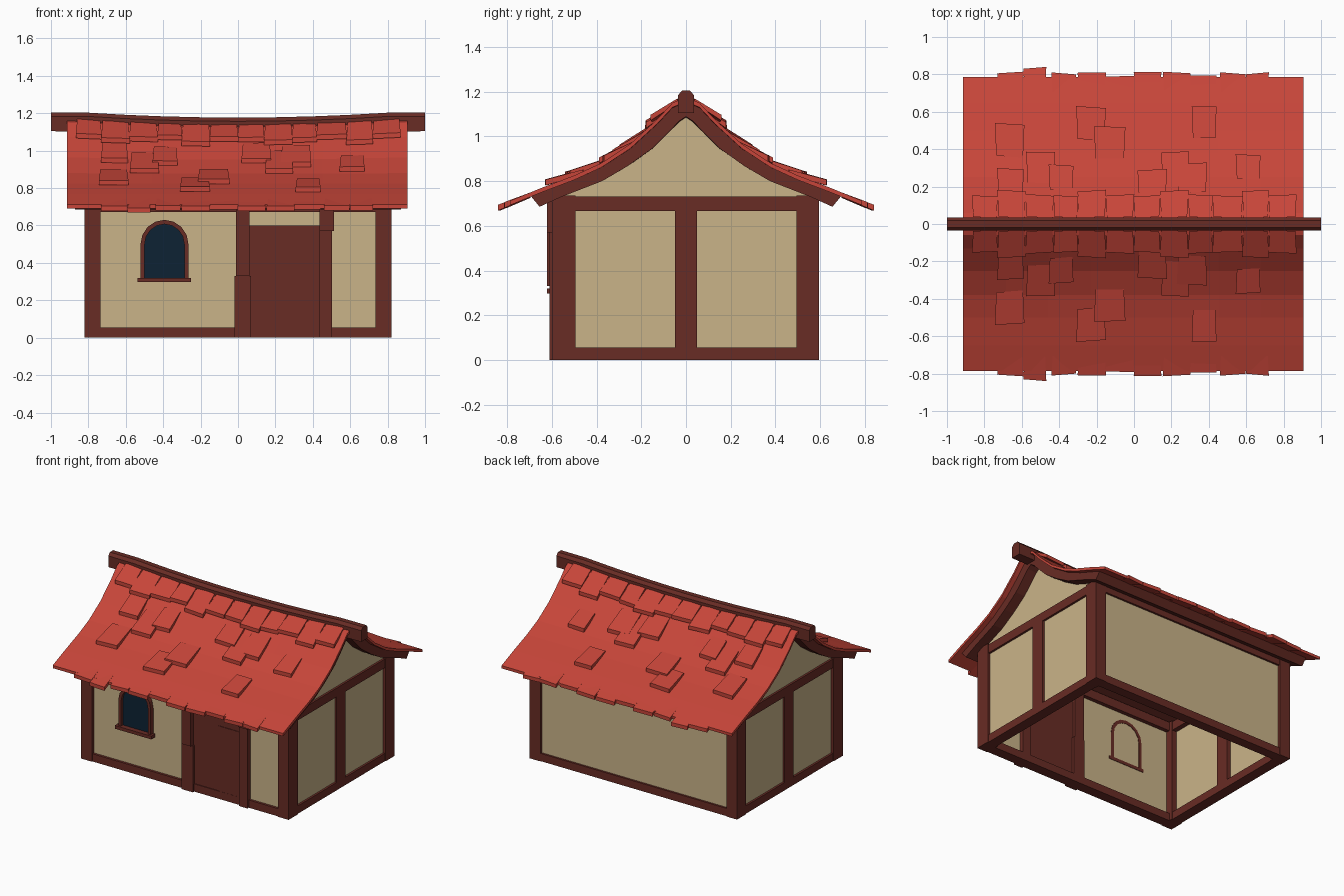
import bpy, bmesh, math, random
from mathutils import Vector

if "Cube" in bpy.data.objects:
    bpy.data.objects.remove(bpy.data.objects["Cube"])
random.seed(4)


def material(name, rgb):
    m = bpy.data.materials.new(name)
    m.diffuse_color = (*rgb, 1)
    m.use_nodes = True
    m.node_tree.nodes["Principled BSDF"].inputs["Base Color"].default_value = m.diffuse_color
    return m


RED = material("red roof", (0.57, 0.06, 0.041))
WOOD = material("brown timber", (0.14, 0.025, 0.018))
PLASTER = material("cream plaster", (0.59, 0.456, 0.25))
GLASS = material("dark blue glass", (0.004, 0.016, 0.034))


def finish(name, bm, mat):
    bmesh.ops.recalc_face_normals(bm, faces=bm.faces)
    me = bpy.data.meshes.new(name)
    bm.to_mesh(me)
    bm.free()
    me.materials.append(mat)
    ob = bpy.data.objects.new(name, me)
    bpy.context.collection.objects.link(ob)
    return ob


def add_loft(bm, rings):
    """Closed solid through rings of equal point count."""
    rows = [[bm.verts.new(p) for p in r] for r in rings]
    n = len(rows[0])
    for a, b in zip(rows, rows[1:]):
        for i in range(n):
            j = (i + 1) % n
            bm.faces.new((a[i], a[j], b[j], b[i]))
    bm.faces.new(rows[0])
    bm.faces.new(rows[-1])


def add_box(bm, x0, x1, y0, y1, z0, z1):
    add_loft(bm, [[(x0, y0, z), (x1, y0, z), (x1, y1, z), (x0, y1, z)] for z in (z0, z1)])


def boxes(name, mat, items):
    bm = bmesh.new()
    for b in items:
        add_box(bm, *b)
    return finish(name, bm, mat)


# ---- roof curves (distance from ridge, height) ----
TOP = [(0, 1.175), (.06, 1.15), (.13, 1.075), (.25, .965), (.38, .88), (.5, .825), (.65, .768), (.787, .712)]
LOW = [(0, 1.09), (.03, 1.07), (.076, 1.022), (.15, .947), (.263, .866), (.375, .80), (.56, .728), (.655, .685)]


def height(curve, y):
    y = abs(y)
    for (a, za), (b, zb) in zip(curve, curve[1:]):
        if y <= b or (b, zb) == curve[-1]:
            return za + (zb - za) * (y - a) / (b - a)


def sag(x, z):
    k = min(1, max(0, (z - .85) / .3))
    return z - .033 * k * max(0, 1 - (x / .9) ** 2)


def both(curve):
    return [(-y, z) for y, z in reversed(curve[1:])] + list(curve)


def roof_layer(name, mat, x0, x1, upper, lower):
    outline = both(upper) + both(lower)[::-1]
    bm = bmesh.new()
    xs = [x0 + (x1 - x0) * i / 8 for i in range(9)]
    add_loft(bm, [[(x, y, sag(x, z)) for y, z in outline] for x in xs])
    return finish(name, bm, mat)


roof_layer("roof_covering", RED, -.913, .907, TOP, [(y, z - .02) for y, z in TOP])
slab_top = [(y, z - .015) for y, z in TOP[:-1]] + [(.695, .734)]
roof_layer("roof_timber", WOOD, -.872, .872, slab_top, LOW)

# ---- ridge beam, sagging in the middle ----
bm = bmesh.new()
section = [(-.036, 0), (.036, 0), (.036, .08), (.018, .1), (-.018, .1), (-.036, .08)]
rings = []
for i in range(11):
    x = -1 + .2 * i
    z = 1.11 - .033 * max(0, 1 - (x / .9) ** 2) - (.006 if abs(x) > .95 else 0)
    rings.append([(x, y, z + h) for y, h in section])
add_loft(bm, rings)
finish("ridge_beam", bm, WOOD)


# ---- shingles: wedges lying on the roof curve, lower edge lifted ----
def add_shingle(bm, side, x, w, y0, y1, lift=.03, base=0.0):
    skew = random.uniform(-.008, .008)
    rings = []
    for y, half, up, dn in ((y0, w * .46, .008, -.012), (y1, w * .51, lift, lift - .026)):
        s = height(TOP, y) + base
        ring = []
        for sx, h in ((-1, dn), (1, dn), (1, up), (-1, up)):
            px = x + sx * half
            yy = y + sx * skew * .8
            ring.append((px, side * yy, sag(px, s) + h))
        rings.append(ring)
    add_loft(bm, rings)


scatter = [(-.66, .14, .16, .295), (-.665, .155, .36, .535), (-.50, .15, .22, .385), (-.39, .13, .18, .315),
           (-.23, .155, .45, .625), (-.13, .165, .35, .52), (.098, .155, .15, .29), (.22, .145, .2, .385),
           (.31, .16, .17, .325), (.61, .13, .24, .37), (.375, .13, .46, .628)]
ridge_x = [-.865, -.73, -.58, -.43, -.30, -.15, 0, .14, .29, .42, .58, .72, .868]
eave = [(-.73, -.59, .81), (-.59, -.47, .835), (-.44, -.31, .805), (-.30, -.15, .81), (-.15, 0, .79), (0, .145, .812),
        (.155, .30, .81), (.30, .44, .793), (.46, .595, .806), (.60, .72, .806)]
state = random.getstate()
for side, label in ((-1, "front"), (1, "back")):
    random.setstate(state)
    bm = bmesh.new()
    for x, w, y0, y1 in scatter:
        add_shingle(bm, side, x, w, y0, y1)
    finish(label + "_shingles", bm, RED)
    bm = bmesh.new()
    for i, (a, b) in enumerate(zip(ridge_x, ridge_x[1:])):
        add_shingle(bm, side, (a + b) / 2, b - a, .035, (.15, .178, .155)[i % 3], .034 + .008 * (i % 2), .004)
    finish(label + "_ridge_shingles", bm, RED)
    bm = bmesh.new()
    for a, b, y1 in eave:
        add_shingle(bm, side, (a + b) / 2, b - a, .70, y1, .012, -.010)
    finish(label + "_eave_shingles", bm, RED)

# ---- timber frame ----
boxes("corner_posts", WOOD, [(sx * .735, sx * .82, y0, y1, 0, .735)
                             for sx in (-1, 1) for y0, y1 in ((-.60, -.495), (.495, .595))])
boxes("side_middle_posts", WOOD, [(sx * .745, sx * .815, -.05, .05, 0, .72) for sx in (-1, 1)])
boxes("side_beams", WOOD, [(sx * .74, sx * .815, -.56, .56, z0, z1)
                           for sx in (-1, 1) for z0, z1 in ((0, .056), (.667, .73))])
boxes("long_beams", WOOD, [(-.78, .78, y0, y1, .672, .735) for y0, y1 in ((-.595, -.52), (.52, .59))]
      + [(-.78, .78, .52, .59, 0, .055), (-.78, .78, -.595, -.52, 0, .055)])

# ---- door with slightly stepped posts ----
boxes("door_posts", WOOD, [(-.02, .07, -.61, -.52, 0, .33), (-.012, .062, -.622, -.52, .33, .71),
                           (.435, .502, -.61, -.52, 0, .58), (.435, .512, -.622, -.52, .57, .71)])
boxes("door", WOOD, [(.05, .45, -.59, -.54, 0, .6), (.26, .45, -.594, -.56, 0, .52)])

# ---- plaster infill ----
boxes("long_walls", PLASTER, [(-.78, .78, -.578, -.548, .03, .70), (-.78, .78, .548, .576, .03, .70)])
boxes("side_walls", PLASTER, [(sx * .775, sx * .80, -.55, .55, .03, .70) for sx in (-1, 1)])
for sx, label in ((-1, "left"), (1, "right")):
    bm = bmesh.new()
    pts = both([(y, z + .012) for y, z in LOW[:-1]]) + [(.57, .70), (-.57, .70)]
    add_loft(bm, [[(sx * x, y, z) for y, z in pts] for x in (.775, .80)])
    finish(label + "_gable", bm, PLASTER)


# ---- arched window ----
def arch(half, z0, spring, top):
    pts = [(-half, z0), (half, z0)]
    for i in range(9):
        a = math.pi * i / 8
        pts.append((half * math.cos(a), spring + (top - spring) * math.sin(a)))
    return [(-.393 + x, z) for x, z in pts]


outer, inner = arch(.128, .31, .50, .63), arch(.106, .32, .50, .607)
bm = bmesh.new()
n = len(outer)
loops = [[bm.verts.new((x, y, z)) for x, z in p]
         for p, y in ((outer, -.607), (inner, -.607), (inner, -.545), (outer, -.545))]
for k in range(4):
    a, b = loops[k], loops[(k + 1) % 4]
    for i in range(n):
        j = (i + 1) % n
        bm.faces.new((a[i], a[j], b[j], b[i]))
finish("window_frame", bm, WOOD)
bm = bmesh.new()
add_loft(bm, [[(x, y, z) for x, z in arch(.11, .315, .50, .61)] for y in (-.586, -.577)])
finish("window_glass", bm, GLASS)
boxes("window_sill", WOOD, [(-.538, -.25, -.622, -.545, .297, .32)])
